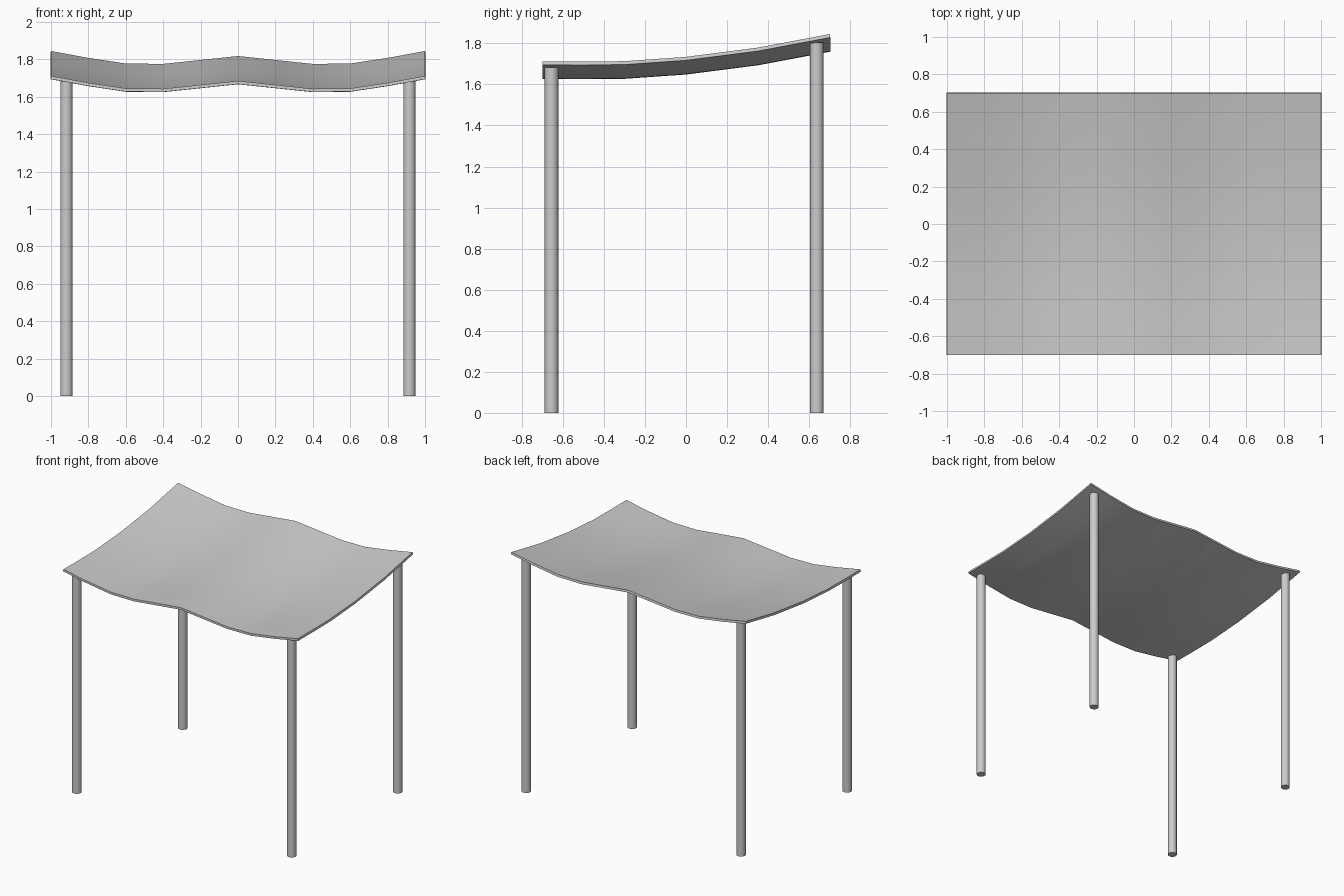
import bpy
import bmesh

if "Cube" in bpy.data.objects:
    bpy.data.objects.remove(bpy.data.objects["Cube"])

# Canopy profiles: wave across the width, rise towards the back
HALF_WAVE = [(0, 0), (0.2, -0.021), (0.4, -0.042), (0.6, -0.040), (0.8, -0.010), (1, 0.027)]
RISE = [(-0.7, 0), (-0.5, -0.001), (-0.3, 0.001), (0, 0.022), (0.35, 0.067), (0.7, 0.133)]
BASE_Z = 1.685
WAVE = [(-x, z) for x, z in reversed(HALF_WAVE[1:])] + HALF_WAVE


def smooth(obj):
    bpy.ops.object.select_all(action='DESELECT')
    obj.select_set(True)
    bpy.context.view_layer.objects.active = obj
    bpy.ops.object.shade_smooth_by_angle()


# Wavy canopy sheet, thickened downwards
bm = bmesh.new()
rows = [[bm.verts.new((x, y, BASE_Z + wz + rz)) for x, wz in WAVE] for y, rz in RISE]
for a, b in zip(rows, rows[1:]):
    for i in range(len(WAVE) - 1):
        bm.faces.new((a[i], a[i + 1], b[i + 1], b[i]))
mesh = bpy.data.meshes.new("canopy")
bm.to_mesh(mesh)
bm.free()
canopy = bpy.data.objects.new("canopy", mesh)
bpy.context.collection.objects.link(canopy)
solid = canopy.modifiers.new("thickness", 'SOLIDIFY')
solid.thickness = 0.017
solid.offset = -1
bpy.context.view_layer.objects.active = canopy
bpy.ops.object.modifier_apply(modifier=solid.name)
smooth(canopy)

# Four round posts, the back pair taller
for row, y, height in (("front", -0.655, 1.682), ("back", 0.637, 1.803)):
    for side, x in (("left", -0.917), ("right", 0.917)):
        bpy.ops.mesh.primitive_cylinder_add(vertices=20, radius=0.033, depth=height,
                                            location=(x, y, height / 2))
        post = bpy.context.object
        post.name = f"{row}_{side}_post"
        smooth(post)
